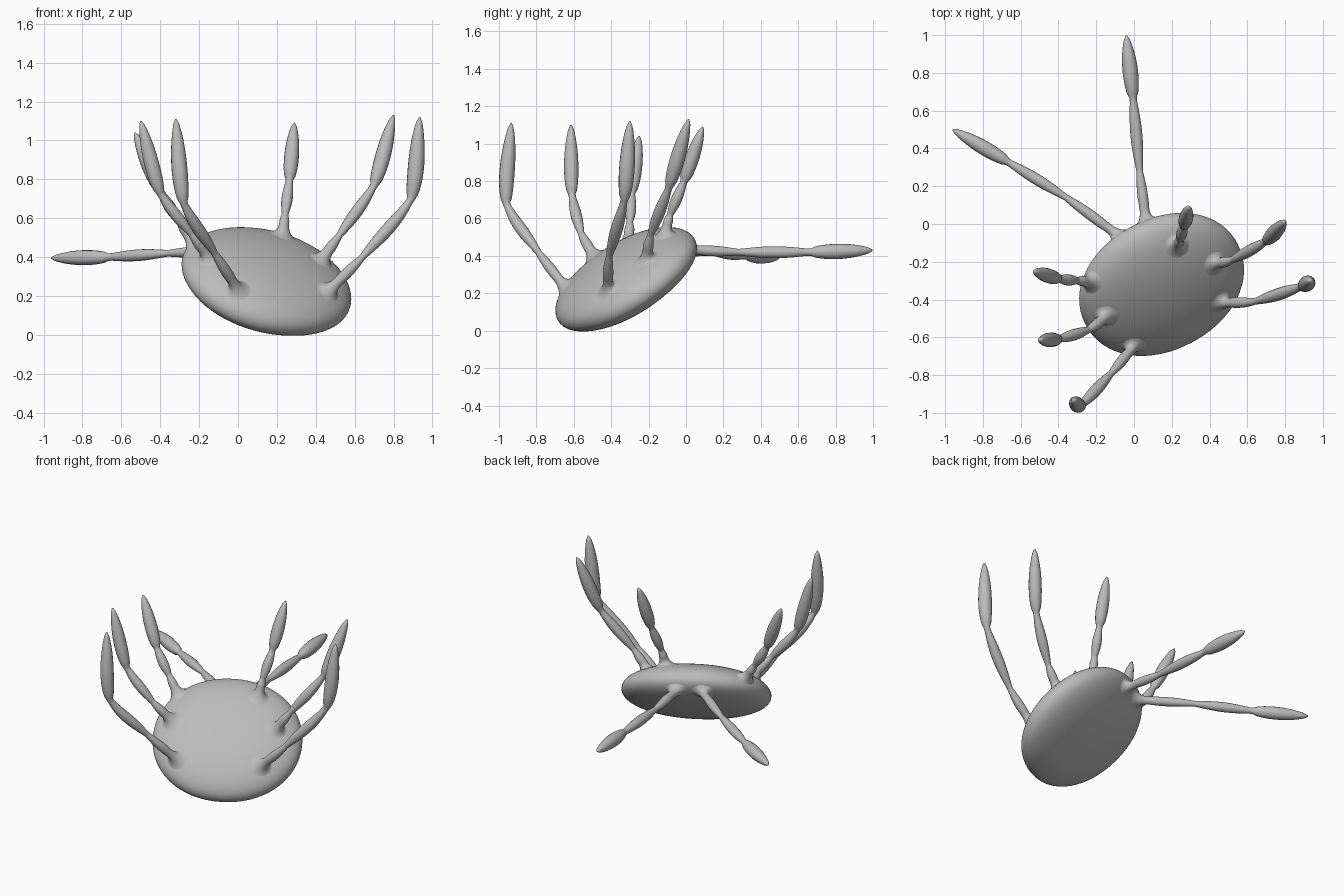
import bpy, bmesh, math
from mathutils import Vector
from mathutils.bvhtree import BVHTree

if "Cube" in bpy.data.objects:
    bpy.data.objects.remove(bpy.data.objects["Cube"])

grey = bpy.data.materials.new("clay grey")
grey.diffuse_color = (0.5, 0.5, 0.5, 1)
grey.use_nodes = True
grey.node_tree.nodes["Principled BSDF"].inputs["Base Color"].default_value = grey.diffuse_color


def add_object(name, bm):
    bmesh.ops.recalc_face_normals(bm, faces=bm.faces)
    for f in bm.faces:
        f.smooth = True
    mesh = bpy.data.meshes.new(name)
    bm.to_mesh(mesh)
    bm.free()
    mesh.materials.append(grey)
    ob = bpy.data.objects.new(name, mesh)
    bpy.context.collection.objects.link(ob)
    return ob


# Body: tilted domed pebble
CENTRE = Vector((0.146, -0.319, 0.272))
up = Vector((0.295, -0.525, 0.80)).normalized()
side = (Vector((1, 0, 0)) - up * up.x).normalized()
back = up.cross(side)
turn = math.radians(22)
long_axis = side * math.cos(turn) + back * math.sin(turn)
short_axis = up.cross(long_axis)

bm = bmesh.new()
bmesh.ops.create_uvsphere(bm, u_segments=64, v_segments=40, radius=1)
for v in bm.verts:
    x, y, z = v.co
    flat = (abs(x) ** 2.08 + abs(y) ** 2.08) ** (1 / 2.08)
    k = (flat ** 2.12 + abs(z) ** 2.12) ** (-1 / 2.12)   # slightly fuller rim
    thick = 0.152 if z > 0 else 0.136
    v.co = CENTRE + long_axis * x * k * 0.456 + short_axis * y * k * 0.416 + up * z * k * thick
bmesh.ops.recalc_face_normals(bm, faces=bm.faces)
surface = BVHTree.FromBMesh(bm)
add_object("body", bm)


# Limbs: a root flared onto the body and two spindle segments
SIDES, STEPS, FLARE = 16, 16, 8


def spline(p0, p1, p2, p3, t):
    return 0.5 * (2 * p1 + (p2 - p0) * t + (2 * p0 - 5 * p1 + 4 * p2 - p3) * t * t
                  + (3 * p1 - p0 - 3 * p2 + p3) * t ** 3)


def limb(name, points, fat):
    pts = [Vector(p) for p in points]
    pts[0], out, _, _ = surface.find_nearest(pts[0])
    ext = [2 * pts[0] - pts[1]] + pts + [2 * pts[-1] - pts[-2]]
    path, radii = [], []
    root_length = (pts[1] - pts[0]).length
    start = min(0.8, 0.08 / root_length)      # where the flare ends
    for seg in range(3):
        for i in range(STEPS + (seg == 2)):
            t = i / STEPS
            if seg == 0:
                t = start + (1 - start) * t
            curved = spline(*ext[seg:seg + 4], t)
            path.append(curved.lerp(pts[seg].lerp(pts[seg + 1], t), 0.5))
            bulge = max(0, math.sin(math.pi * t))
            if seg == 0:
                r = 0.017 + 0.011 * bulge
            elif seg == 1:
                r = 0.017 + (fat * 0.88 - 0.017) * bulge ** 1.1
            else:             # end spindle with a blunt point
                r = 0.016 * (1 - t) + (fat - 0.008) * bulge ** 0.6 + 0.004
            radii.append(r)
    bm = bmesh.new()
    rings = []
    normal = (pts[1] - pts[0]).orthogonal().normalized()
    for i, p in enumerate(path):
        d = (path[min(i + 1, len(path) - 1)] - path[max(i - 1, 0)]).normalized()
        normal = (normal - d * normal.dot(d)).normalized()
        other = d.cross(normal)
        spokes = [normal * math.cos(a) + other * math.sin(a)
                  for a in (2 * math.pi * s / SIDES for s in range(SIDES))]
        ring = [p + radii[i] * s for s in spokes]
        if i == 0:            # fillet from the body surface up to the first ring
            swing = d.rotation_difference(out)
            feet = [surface.find_nearest(pts[0] + 0.085 * (swing @ s))[0] - out * 0.003 for s in spokes]
            bends = [pts[0] + 0.022 * (swing @ s) + out * 0.004 for s in spokes]
            for j in range(FLARE):
                u = j / FLARE
                rings.append([bm.verts.new(f * (1 - u) ** 2 + b * 2 * u * (1 - u) + r * u * u)
                              for f, b, r in zip(feet, bends, ring)])
        rings.append([bm.verts.new(co) for co in ring])
    for a, b in zip(rings, rings[1:]):
        for s in range(SIDES):
            n = (s + 1) % SIDES
            bm.faces.new((a[s], a[n], b[n], b[s]))
    bm.faces.new(rings[-1])
    add_object(name, bm)


# root, first joint, second joint, tip
limb("rear_limb", [(0.06, 0.02, 0.43), (0.03, 0.28, 0.42), (-0.005, 0.67, 0.42), (-0.04, 0.997, 0.43)], 0.036)
limb("rear_left_limb", [(-0.08, -0.06, 0.43), (-0.36, 0.14, 0.42), (-0.67, 0.33, 0.40), (-0.96, 0.50, 0.395)], 0.034)
limb("rear_right_limb", [(0.24, -0.12, 0.54), (0.242, -0.085, 0.62), (0.265, -0.01, 0.80), (0.29, 0.09, 1.09)], 0.033)
limb("upper_right_limb", [(0.46, -0.23, 0.43), (0.52, -0.19, 0.51), (0.70, -0.09, 0.77), (0.80, 0.015, 1.13)], 0.035)
limb("lower_right_limb", [(0.50, -0.45, 0.26), (0.64, -0.41, 0.40), (0.89, -0.33, 0.70), (0.935, -0.30, 1.12)], 0.037)
limb("front_limb", [(0.0, -0.67, 0.25), (-0.12, -0.79, 0.42), (-0.28, -0.96, 0.68), (-0.32, -0.935, 1.11)], 0.036)
limb("lower_left_limb", [(-0.15, -0.51, 0.42), (-0.24, -0.56, 0.52), (-0.40, -0.61, 0.73), (-0.50, -0.615, 1.10)], 0.034)
limb("upper_left_limb", [(-0.24, -0.31, 0.49), (-0.30, -0.30, 0.58), (-0.40, -0.29, 0.74), (-0.53, -0.25, 1.04)], 0.034)
